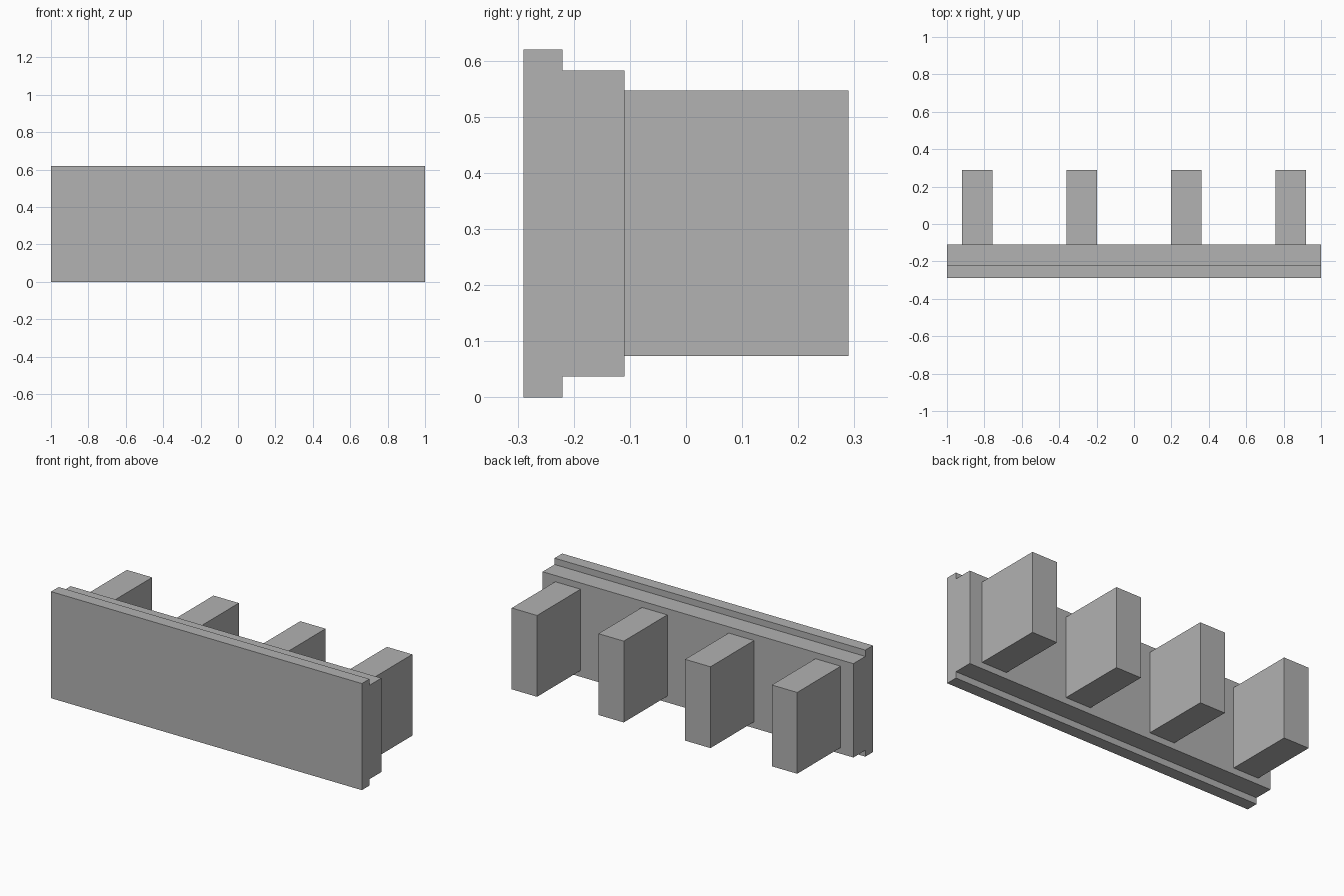
import bpy
import bmesh
from mathutils import Matrix, Vector

default_cube = bpy.data.objects.get("Cube")
if default_cube:
    bpy.data.objects.remove(default_cube, do_unlink=True)

grey = bpy.data.materials.new("plain grey")
colour = (0.445, 0.445, 0.445, 1)
grey.use_nodes = True
grey.diffuse_color = colour
grey.node_tree.nodes["Principled BSDF"].inputs["Base Color"].default_value = colour

MID_Z = 0.31


def finish(name, bm):
    bmesh.ops.recalc_face_normals(bm, faces=bm.faces)
    mesh = bpy.data.meshes.new(name)
    bm.to_mesh(mesh)
    bm.free()
    mesh.materials.append(grey)
    obj = bpy.data.objects.new(name, mesh)
    bpy.context.collection.objects.link(obj)
    return obj


# Front panel: stepped cross-section swept along the full width
half_profile = [(-0.29, 0.31), (-0.22, 0.31), (-0.22, 0.273), (-0.11, 0.273)]
profile = half_profile + [(y, -z) for y, z in reversed(half_profile)]
bm = bmesh.new()
section = bm.faces.new([bm.verts.new((-1, y, MID_Z + z)) for y, z in profile])
swept = bmesh.ops.extrude_face_region(bm, geom=[section], use_keep_orig=True)
bmesh.ops.translate(bm, vec=(2, 0, 0),
                    verts=[v for v in swept["geom"] if isinstance(v, bmesh.types.BMVert)])
finish("stepped_panel", bm)

# Four evenly spaced blocks standing out from the back
for i in range(4):
    bm = bmesh.new()
    size = Vector((0.163, 0.40, 0.473))
    place = Matrix.Translation(((i - 1.5) * 0.558, 0.09, MID_Z))
    bmesh.ops.create_cube(bm, size=1, matrix=place @ Matrix.Diagonal(size.to_4d()))
    # Open at the panel, so no face is hidden inside the joint
    bmesh.ops.delete(bm, geom=[f for f in bm.faces if f.calc_center_median().y < -0.1],
                     context="FACES_ONLY")
    finish(f"back_block_{i + 1}", bm)
